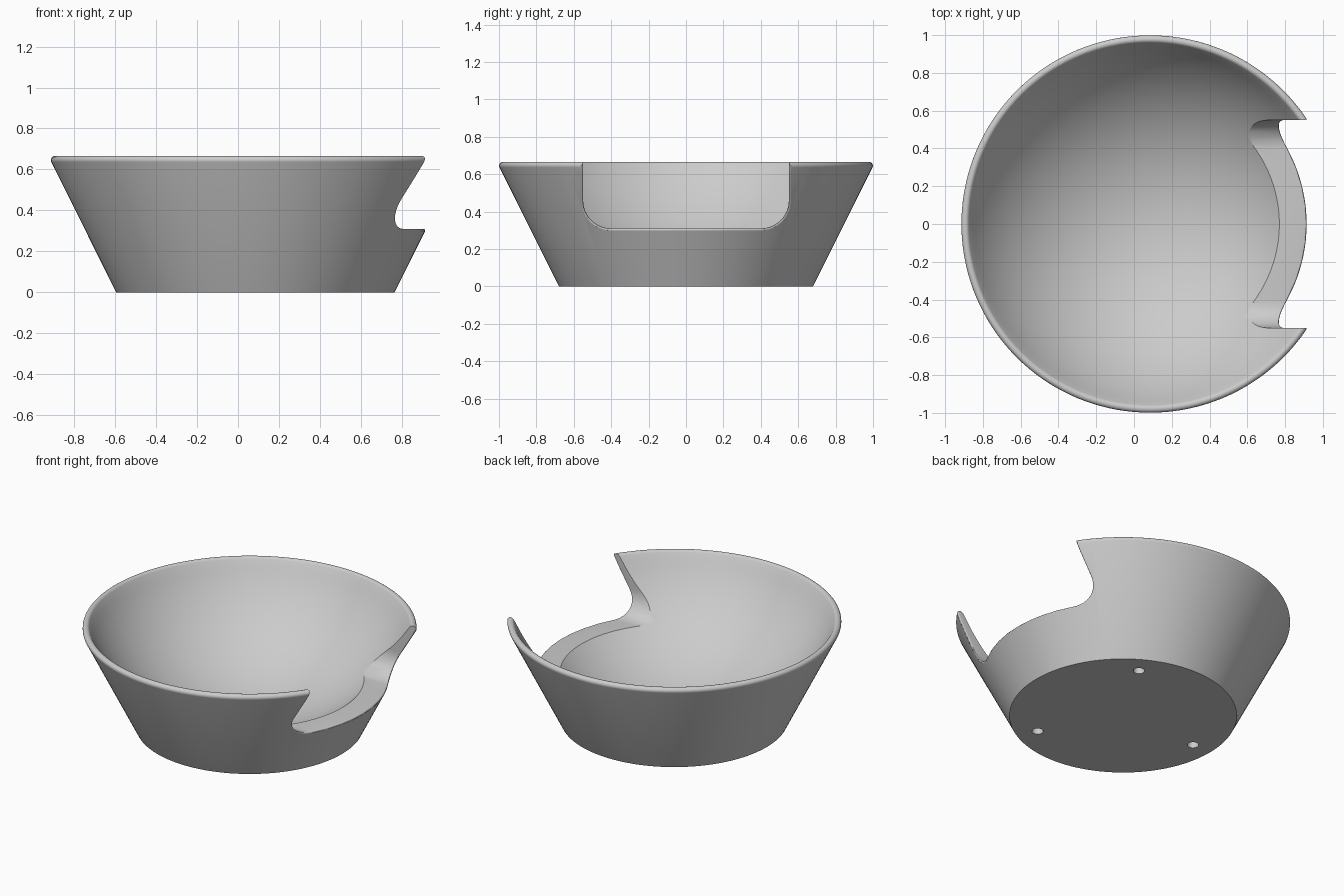
import bpy, bmesh
from math import sin, cos, pi, radians, sqrt

cube = bpy.data.objects.get("Cube")
if cube:
    bpy.data.objects.remove(cube, do_unlink=True)

CX = 0.085                        # bowl axis
BASE_R, SLOPE = 0.68, 0.498       # outer cone
RIM_R, RIM_Z, RIM_W = 0.978, 0.645, 0.021
BALL_R, BALL_Z = 1.069, 1.131     # spherical hollow
FILLET = 0.015

grey = bpy.data.materials.new("light grey")
grey.use_nodes = True
grey.diffuse_color = (0.6, 0.6, 0.6, 1)
grey.node_tree.nodes["Principled BSDF"].inputs["Base Color"].default_value = (0.6, 0.6, 0.6, 1)


def loft(name, rings):
    """Skin a list of equal closed rings and cap both ends."""
    bm = bmesh.new()
    rows = [[bm.verts.new(p) for p in ring] for ring in rings]
    n = len(rows[0])
    for a, b in zip(rows, rows[1:]):
        for i in range(n):
            j = (i + 1) % n
            bm.faces.new((a[i], a[j], b[j], b[i]))
    bm.faces.new(rows[0])
    bm.faces.new(rows[-1])
    bmesh.ops.recalc_face_normals(bm, faces=bm.faces)
    mesh = bpy.data.meshes.new(name)
    bm.to_mesh(mesh)
    bm.free()
    mesh.materials.append(grey)
    ob = bpy.data.objects.new(name, mesh)
    bpy.context.collection.objects.link(ob)
    return ob


def circle(r, z, x=CX, y=0, n=144):
    return [(x + r * cos(2 * pi * i / n), y + r * sin(2 * pi * i / n), z) for i in range(n)]


# Bowl: cone wall, rounded rim, spherical inside
profile = [(BASE_R, 0)]
for k in range(11):
    a = radians(-26 + 18 * k)
    profile.append((RIM_R + RIM_W * cos(a), RIM_Z + RIM_W * sin(a)))
for k in range(1, 33):
    a = radians(63.4 - 62.4 * k / 32)
    profile.append((BALL_R * sin(a), BALL_Z - BALL_R * cos(a)))
bowl = loft("bowl", [circle(r, z) for r, z in profile])


# Entrance cutter: U shape, flared where it meets the outer wall
def u_shape(grow):
    half, low, rad = 0.55 + grow, 0.31 - grow, 0.15 + grow
    pts = [(half, 0.9 - 0.05 * k) for k in range(9)]
    for k in range(13):
        a = radians(-7.5 * k)
        pts.append((half - rad + rad * cos(a), low + rad + rad * sin(a)))
    pts += [(y, low) for y in (0.3, 0.2, 0.1)]
    return pts + [(0, low)] + [(-y, z) for y, z in reversed(pts)]


def wall_x(y, z):
    r = BASE_R + SLOPE * min(z, RIM_Z)
    return CX + sqrt(r * r - y * y)


rings = [[(0.4, y, z) for y, z in u_shape(0)]]
for k in range(6):
    a = radians(15 * k)
    push = FILLET * (sin(a) - 1)
    rings.append([(wall_x(y, z) + push, y, z) for y, z in u_shape(FILLET * (1 - cos(a)))])
rings.append([(1.3, y, z) for y, z in u_shape(FILLET)])
cutters = [loft("entrance_cutter", rings)]

# Three small holes under the base
for deg in (60, 180, 300):
    x, y = CX + 0.545 * cos(radians(deg)), 0.545 * sin(radians(deg))
    cutters.append(loft("base_hole_cutter", [circle(0.034, z, x, y, 24) for z in (-0.05, 0.08)]))

# Cut and shade
bpy.ops.object.select_all(action='DESELECT')
bpy.context.view_layer.objects.active = bowl
bowl.select_set(True)
for cutter in cutters:
    cutter.hide_render = True
    mod = bowl.modifiers.new("cut", 'BOOLEAN')
    mod.operation, mod.solver, mod.object = 'DIFFERENCE', 'EXACT', cutter
    bpy.ops.object.modifier_apply(modifier=mod.name)
    bpy.data.objects.remove(cutter, do_unlink=True)
bpy.ops.object.shade_smooth_by_angle(angle=radians(30))
